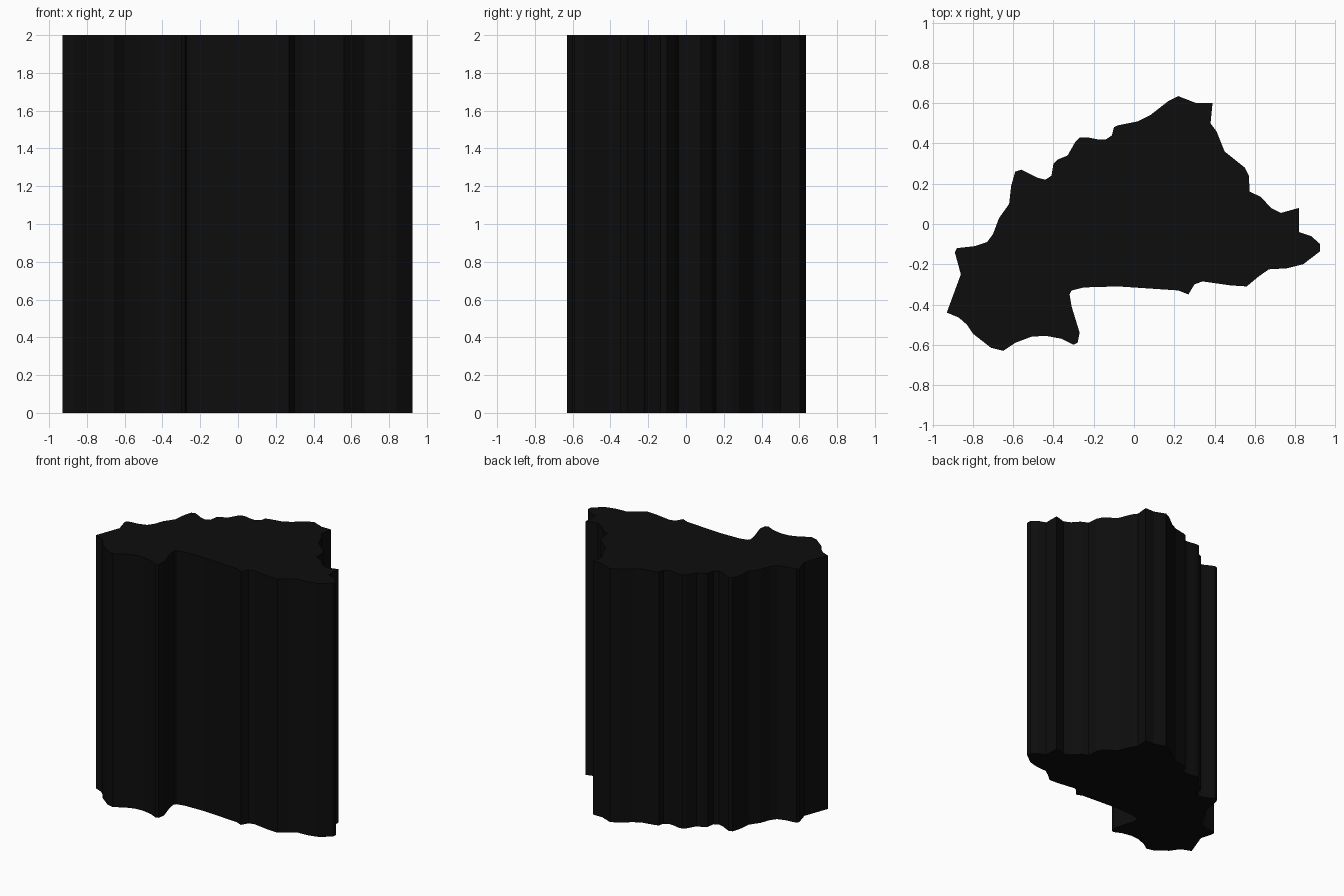
import bpy, bmesh

HEIGHT = 2.0

# Plan outline of the island-like slab, clockwise from the left tip
OUTLINE = [
    # west and north-west shore
    (-.93, -.44), (-.86, -.25), (-.89, -.14), (-.88, -.12), (-.79, -.11), (-.73, -.09),
    (-.70, -.05), (-.67, .03), (-.62, .10), (-.61, .19), (-.59, .26), (-.56, .27),
    (-.48, .23), (-.44, .22), (-.41, .24), (-.40, .30), (-.38, .32), (-.33, .34),
    (-.29, .41), (-.27, .43), (-.23, .43), (-.18, .42), (-.14, .42), (-.11, .44),
    (-.10, .48), (-.08, .49), (.02, .51), (.08, .54), (.17, .61), (.22, .635),
    # north-east shore
    (.31, .60), (.39, .60), (.38, .50), (.41, .46), (.45, .36), (.55, .28),
    (.57, .24), (.575, .16), (.63, .135), (.68, .08), (.73, .055), (.82, .08),
    (.82, -.04), (.88, -.06), (.925, -.10), (.925, -.135),
    # south shore
    (.84, -.20), (.76, -.22), (.67, -.225), (.62, -.26), (.56, -.31), (.48, -.305),
    (.34, -.285), (.30, -.30), (.27, -.35), (.22, -.33), (-.08, -.31), (-.25, -.315),
    (-.31, -.33), (-.32, -.35), (-.31, -.41), (-.27, -.54), (-.28, -.59), (-.30, -.60),
    (-.36, -.57), (-.44, -.555), (-.51, -.56), (-.59, -.59), (-.65, -.63),
    (-.71, -.615), (-.80, -.545), (-.83, -.50), (-.87, -.465),
]

# Extrude the outline straight up into a capped prism
bm = bmesh.new()
base = bm.faces.new([bm.verts.new((x, y, 0)) for x, y in OUTLINE])
ext = bmesh.ops.extrude_face_region(bm, geom=[base], use_keep_orig=True)
top = [v for v in ext["geom"] if isinstance(v, bmesh.types.BMVert)]
bmesh.ops.translate(bm, verts=top, vec=(0, 0, HEIGHT))
bmesh.ops.recalc_face_normals(bm, faces=bm.faces)
bmesh.ops.triangulate(bm, faces=[f for f in bm.faces if len(f.verts) > 4])

mesh = bpy.data.meshes.new("extruded_outline")
bm.to_mesh(mesh)
bm.free()
slab = bpy.data.objects.new("extruded_outline", mesh)
bpy.context.collection.objects.link(slab)

# Near-black colour
black = bpy.data.materials.new("black")
black.diffuse_color = (0.004, 0.004, 0.004, 1)
mesh.materials.append(black)
